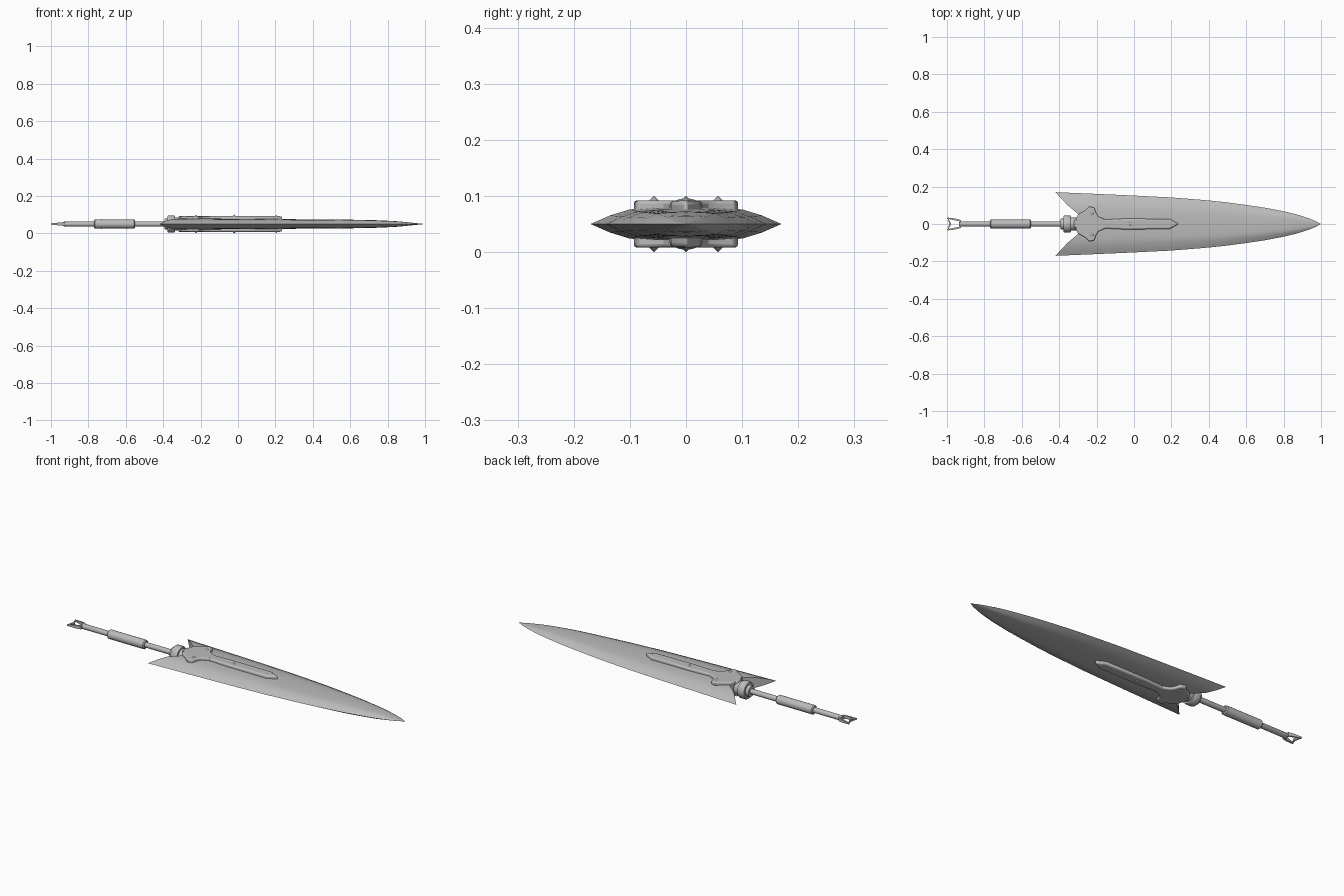
import bpy, bmesh, math
from mathutils import Matrix, Vector

if "Cube" in bpy.data.objects:
    bpy.data.objects.remove(bpy.data.objects["Cube"])

ZC = 0.05  # height of the sword's middle plane
steel = bpy.data.materials.new("steel grey")
steel.diffuse_color = (0.5, 0.5, 0.5, 1)
steel.use_nodes = True
steel.node_tree.nodes["Principled BSDF"].inputs["Base Color"].default_value = steel.diffuse_color


def finish(name, bm, angle=30):
    bmesh.ops.remove_doubles(bm, verts=bm.verts, dist=0.0002)
    bmesh.ops.dissolve_degenerate(bm, edges=bm.edges, dist=0.0001)
    bmesh.ops.recalc_face_normals(bm, faces=bm.faces)
    me = bpy.data.meshes.new(name)
    bm.to_mesh(me)
    bm.free()
    me.materials.append(steel)
    ob = bpy.data.objects.new(name, me)
    bpy.context.collection.objects.link(ob)
    bpy.ops.object.select_all(action='DESELECT')
    ob.select_set(True)
    bpy.context.view_layer.objects.active = ob
    bpy.ops.object.shade_smooth_by_angle(angle=math.radians(angle))
    return ob


def lerp(table, x):
    for (a, p), (b, q) in zip(table, table[1:]):
        if x <= b:
            return p + (q - p) * max(0, (x - a) / (b - a))
    return table[-1][1]


def lathe(name, profile, sides=20):
    """Round part along x from (x, radius) pairs."""
    bm = bmesh.new()
    rings = [[bm.verts.new((x, r * math.cos(t), ZC + r * math.sin(t)))
              for t in (2 * math.pi * i / sides for i in range(sides))] for x, r in profile]
    for a, b in zip(rings, rings[1:]):
        for i in range(sides):
            j = (i + 1) % sides
            bm.faces.new((a[i], a[j], b[j], b[i]))
    bm.faces.new(rings[0])
    bm.faces.new(rings[-1])
    return finish(name, bm)


def plate(name, half, height, bevel):
    """Slab through the blade, outline mirrored across y = 0."""
    pts = half + [(x, -y) for x, y in reversed(half) if y > 0]
    bm = bmesh.new()
    face = bm.faces.new([bm.verts.new((x, y, ZC - height)) for x, y in pts])
    ext = bmesh.ops.extrude_face_region(bm, geom=[face])
    for v in ext['geom']:
        if isinstance(v, bmesh.types.BMVert):
            v.co.z = ZC + height
    ob = finish(name, bm)
    mod = ob.modifiers.new("bevel", 'BEVEL')
    mod.width, mod.segments, mod.limit_method = bevel, 3, 'ANGLE'
    mod.angle_limit = math.radians(60)
    return ob


# Blade: lens section, leaf outline, swept-back wings at the rear
width = [(-.42, .17), (-.2, .161), (0, .152), (.2, .142), (.4, .126), (.5, .115), (.6, .102),
         (.7, .087), (.8, .068), (.87, .051), (.93, .032), (.97, .016), (1, 0)]
thick = [(-.42, .031), (.24, .026), (.7, .022), (.85, .015), (1, 0)]
section = [(0, 1), (.33, .97), (.6, .85), (.8, .5), (1, 0)]
wing = [(0, -.30), (.33, -.30), (.6, -.355), (1, -.42)]
cols = [-1, -.9, -.8, -.7, -.6, -.45, -.33, -.15, 0, .15, .33, .45, .6, .7, .8, .9, 1]
N = 40
bm = bmesh.new()
sides = []
for sgn in (1, -1):
    grid = []
    for s in cols:
        x0 = lerp(wing, abs(s))
        row = []
        for k in range(N + 1):
            x = x0 + (1 - x0) * math.sin(k / N * math.pi / 2)
            row.append(bm.verts.new((x, s * lerp(width, x),
                                     ZC + sgn * lerp(thick, x) * lerp(section, abs(s)))))
        grid.append(row)
    for a, b in zip(grid, grid[1:]):
        for k in range(N):
            bm.faces.new((a[k], a[k + 1], b[k + 1], b[k]))
    sides.append(grid)
for i in range(len(cols) - 1):
    bm.faces.new((sides[0][i][0], sides[0][i + 1][0], sides[1][i + 1][0], sides[1][i][0]))
finish("blade", bm, 35)

# Guard and raised central rib, showing on both faces
plate("guard", [(-.31, .03), (-.30, .05), (-.262, .072), (-.24, .093), (-.212, .088),
                (-.203, .06), (-.19, .04), (-.15, .022)], .042, .006)
plate("central_rib", [(-.32, .022), (-.15, .024), (-.05, .029), (.19, .027), (.24, 0)], .042, .008)

# Collar, rod, grip
lathe("collar", [(-.392, .028), (-.376, .03), (-.376, .043), (-.37, .046), (-.342, .046),
                 (-.336, .043), (-.336, .034), (-.29, .034)], 24)
lathe("rod", [(-.935, .010), (-.925, .014), (-.38, .014)], 16)
lathe("grip", [(-.77, .019), (-.765, .024), (-.555, .024), (-.55, .019)], 20)

# Pointed studs on guard, rib and grip
studs = [(-.225, .057, .041), (-.225, -.057, .041), (-.02, 0, .041), (.205, 0, .039),
         (-.73, 0, .022), (-.59, 0, .022)]
bm = bmesh.new()
for x, y, h in studs:
    for sgn in (1, -1):
        tall = .009 if h > .03 else .005
        m = Matrix.Translation((x, y, ZC + sgn * (h + tall / 2)))
        if sgn < 0:
            m = m @ Matrix.Rotation(math.pi, 4, 'X')
        bmesh.ops.create_cone(bm, segments=10, cap_ends=True, radius1=.009 if h > .03 else .006,
                              radius2=0, depth=tall, matrix=m)
finish("studs", bm)

# Open loop at the end of the handle
path = [(-.93, .018), (-.955, .024), (-.995, .031), (-.982, 0)]
path += [(x, -y) for x, y in reversed(path[:-1])]
bm = bmesh.new()
rings = []
for i, (x, y) in enumerate(path):
    p = Vector((x, y, 0))
    a, b = Vector((*path[i - 1], 0)), Vector((*path[(i + 1) % len(path)], 0))
    n = ((b - a).normalized()).cross(Vector((0, 0, 1))) * .005
    h = .0035 + .006 * (x + 1) / .07
    rings.append([bm.verts.new((p.x + n.x * u, p.y + n.y * u, ZC + h * v))
                  for u, v in ((1, 1), (1, -1), (-1, -1), (-1, 1))])
for i in range(len(rings)):
    a, b = rings[i - 1], rings[i]
    for k in range(4):
        bm.faces.new((a[k], a[(k + 1) % 4], b[(k + 1) % 4], b[k]))
finish("end_loop", bm)
